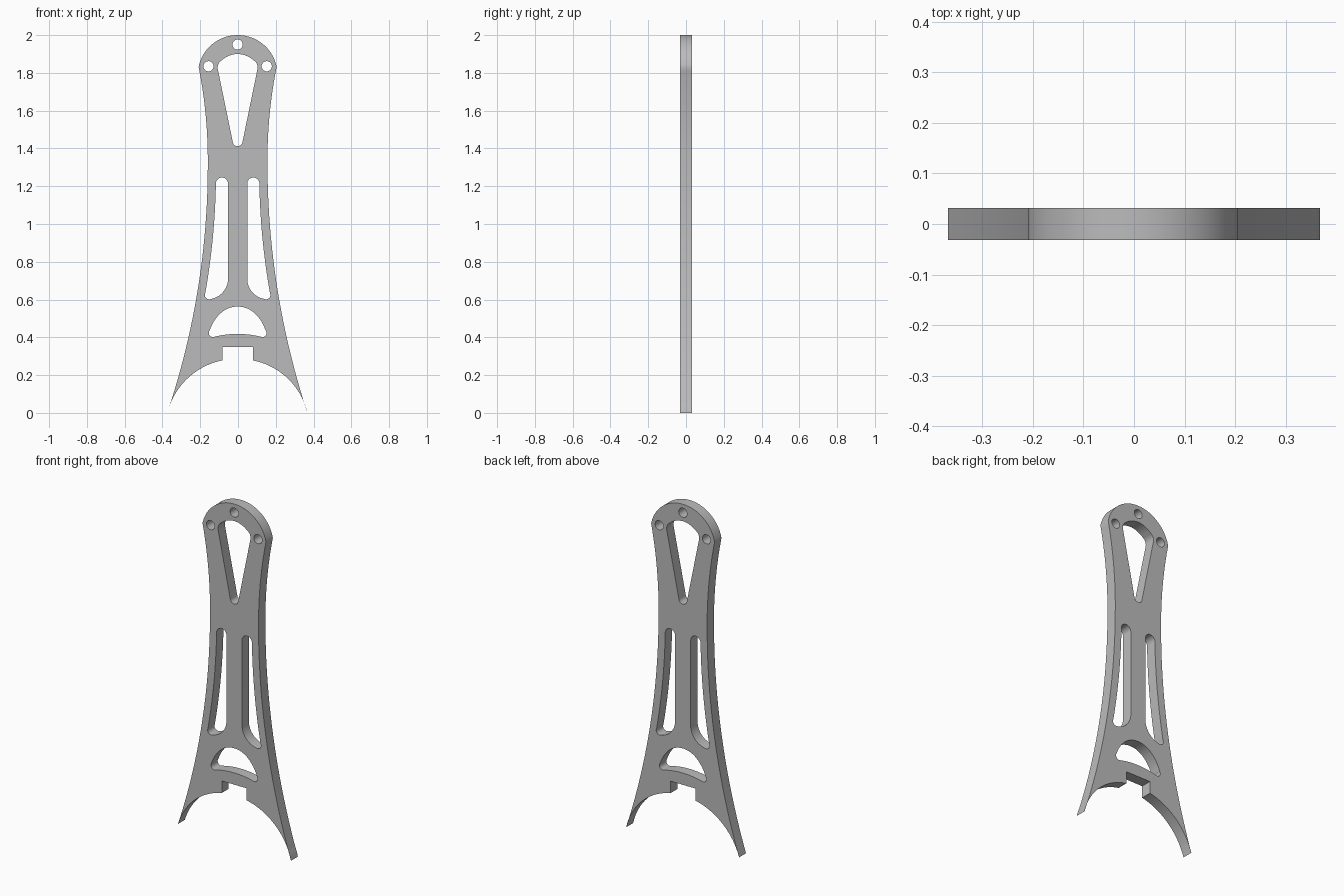
import bpy, bmesh, math
from mathutils import Vector, Matrix

cube = bpy.data.objects.get("Cube")
if cube:
    bpy.data.objects.remove(cube, do_unlink=True)

HALF_DEPTH = 0.032
SHIFT = -0.002


def arc(a, via, b, steps):
    """Points after a, up to b, on the circle through three points."""
    a, v, b = Vector(a), Vector(via), Vector(b)
    d = 2 * (a.x * (v.y - b.y) + v.x * (b.y - a.y) + b.x * (a.y - v.y))
    sa, sv, sb = a.dot(a), v.dot(v), b.dot(b)
    c = Vector((sa * (v.y - b.y) + sv * (b.y - a.y) + sb * (a.y - v.y),
                sa * (b.x - v.x) + sv * (a.x - b.x) + sb * (v.x - a.x))) / d
    start = math.atan2(*(a - c).yx)
    sweep = (math.atan2(*(b - c).yx) - start) % math.tau
    if (math.atan2(*(v - c).yx) - start) % math.tau > sweep:
        sweep -= math.tau
    r = (a - c).length
    return [(c.x + r * math.cos(start + sweep * i / steps),
             c.y + r * math.sin(start + sweep * i / steps)) for i in range(1, steps + 1)]


def path(start, *segments, steps=14):
    """One point makes a line, two points (via, end) make an arc."""
    pts = [start]
    for seg in segments:
        pts += [seg[0]] if len(seg) == 1 else arc(pts[-1], *seg, steps)
    return pts


def mirrored(pts):
    return [(-x, z) for x, z in reversed(pts)]


def circle(x, z, r, n=32):
    return [(x + r * math.cos(math.tau * i / n), z + r * math.sin(math.tau * i / n))
            for i in range(n)]


# Outer silhouette: crown, waisted side, flared foot, notch
def outline_half(tip):
    return path((0, 2.0), ((0.117, 1.965), (0.2065, 1.832)),
                ((0.166, 1.54), (0.158, 1.32)), ((0.229, 0.55), tip),
                ((0.25, 0.196), (0.081, 0.278)), ((0.081, 0.349),), steps=24)


outline = outline_half((0.3695, 0)) + mirrored(outline_half((0.366, 0.02)))[:-1]

# Tapered window in the head
head = path((0, 1.9), ((0.045, 1.891), (0.085, 1.866)), ((0.102, 1.847), (0.105, 1.82)),
            ((0.0255, 1.433),), ((0.018, 1.419), (0, 1.412)))
head_window = head + mirrored(head)[1:-1]

# Long slots beside the central rib
slot = path((0.051, 1.212), ((0.051, 0.70),), ((0.079, 0.638), (0.142, 0.603)),
            ((0.167, 0.608), (0.171, 0.635)), ((0.134, 0.9), (0.115, 1.212)),
            ((0.083, 1.246), (0.051, 1.212)))[:-1]

# Crescent window above the notch
low = path((0, 0.563), ((0.045, 0.555), (0.085, 0.532)), ((0.122, 0.49), (0.147, 0.438)),
           ((0.149, 0.411), (0.127, 0.402)), ((0.065, 0.414), (0, 0.418)))
low_window = low + mirrored(low)[1:-1]

# Bolt holes around the crown
holes = [circle(x, z, 0.027) for x, z in ((-0.154, 1.835), (0.154, 1.835), (0, 1.95))]

# Filled, extruded profile
curve = bpy.data.curves.new("plate_profile", "CURVE")
curve.dimensions = "2D"
curve.fill_mode = "BOTH"
curve.extrude = HALF_DEPTH
for loop in [outline, head_window, slot, mirrored(slot), low_window, *holes]:
    spline = curve.splines.new("POLY")
    spline.points.add(len(loop) - 1)
    for point, (x, z) in zip(spline.points, loop):
        point.co = (x + SHIFT, z, 0, 1)
    spline.use_cyclic_u = True
profile = bpy.data.objects.new("plate_profile", curve)
bpy.context.collection.objects.link(profile)
depsgraph = bpy.context.evaluated_depsgraph_get()
mesh = bpy.data.meshes.new_from_object(profile.evaluated_get(depsgraph))
bpy.data.objects.remove(profile, do_unlink=True)

# Stand the plate upright and weld the walls to the faces
mesh.transform(Matrix.Rotation(math.pi / 2, 4, "X"))
bm = bmesh.new()
bm.from_mesh(mesh)
bmesh.ops.remove_doubles(bm, verts=bm.verts, dist=0.0001)
bmesh.ops.recalc_face_normals(bm, faces=bm.faces)
bm.to_mesh(mesh)
bm.free()
plate = bpy.data.objects.new("support_plate", mesh)
bpy.context.collection.objects.link(plate)

# Plain grey finish
grey = bpy.data.materials.new("plain_grey")
grey.use_nodes = True
color = (0.5, 0.5, 0.5, 1)
grey.diffuse_color = color
grey.node_tree.nodes["Principled BSDF"].inputs["Base Color"].default_value = color
mesh.materials.clear()
mesh.materials.append(grey)
for poly in mesh.polygons:
    poly.material_index = 0

bpy.ops.object.select_all(action="DESELECT")
plate.select_set(True)
bpy.context.view_layer.objects.active = plate
bpy.ops.object.shade_smooth_by_angle(angle=math.radians(30))
